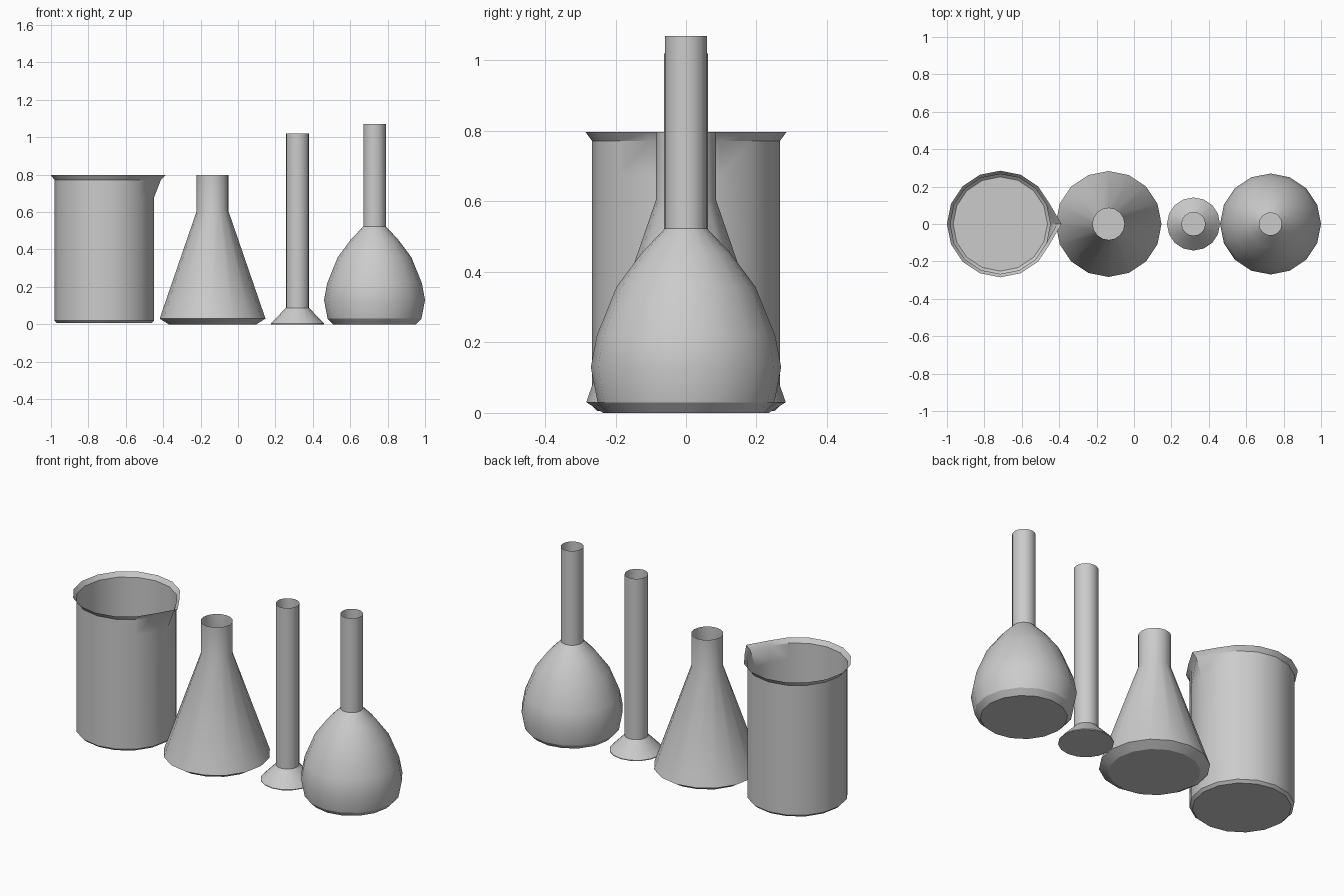
import bpy, bmesh, math

SIDES = 16

cube = bpy.data.objects.get("Cube")
if cube:
    bpy.data.objects.remove(cube, do_unlink=True)

# One plain grey for all the glassware
grey = bpy.data.materials.new("light grey")
grey.use_nodes = True
colour = (0.6, 0.6, 0.6, 1)
grey.diffuse_color = colour
grey.node_tree.nodes["Principled BSDF"].inputs["Base Color"].default_value = colour


def lathe(name, x, profile, spout=None):
    """Open thin vessel: closed base, rings of (radius, height) up to the rim.
    spout maps a ring index to the reach of its vertex on the +x side."""
    spout = spout or {}
    bm = bmesh.new()
    rings = []
    for i, (radius, z) in enumerate(profile):
        ring = []
        for k in range(SIDES):
            a = math.tau * k / SIDES
            r = spout.get(i, radius) if k == 0 else radius
            ring.append(bm.verts.new((r * math.cos(a), r * math.sin(a), z)))
        rings.append(ring)
    bm.faces.new(rings[0][::-1])
    for low, high in zip(rings, rings[1:]):
        for k in range(SIDES):
            n = (k + 1) % SIDES
            bm.faces.new((low[k], low[n], high[n], high[k]))
    mesh = bpy.data.meshes.new(name)
    bm.to_mesh(mesh)
    bm.free()
    mesh.materials.append(grey)
    obj = bpy.data.objects.new(name, mesh)
    obj.location.x = x
    bpy.context.collection.objects.link(obj)
    bpy.ops.object.select_all(action="DESELECT")
    obj.select_set(True)
    bpy.context.view_layer.objects.active = obj
    bpy.ops.object.shade_smooth_by_angle(angle=math.radians(30))
    return obj


# Beaker with flared rim and pouring spout
lathe("beaker", -0.715,
      [(0.252, 0.006), (0.267, 0.02), (0.267, 0.68), (0.267, 0.772), (0.285, 0.797)],
      spout={3: 0.303, 4: 0.328})

# Conical flask
lathe("conical_flask", -0.136,
      [(0.235, 0), (0.283, 0.03), (0.085, 0.605), (0.085, 0.797)])

# Measuring cylinder on a flared foot
lathe("measuring_cylinder", 0.318,
      [(0.142, 0), (0.142, 0.004), (0.0625, 0.087), (0.0625, 1.02)])

# Round flask with long neck
lathe("round_flask", 0.73,
      [(0.222, 0), (0.251, 0.03), (0.27, 0.13), (0.253, 0.22), (0.197, 0.358),
       (0.125, 0.455), (0.06, 0.523), (0.06, 1.07)])
